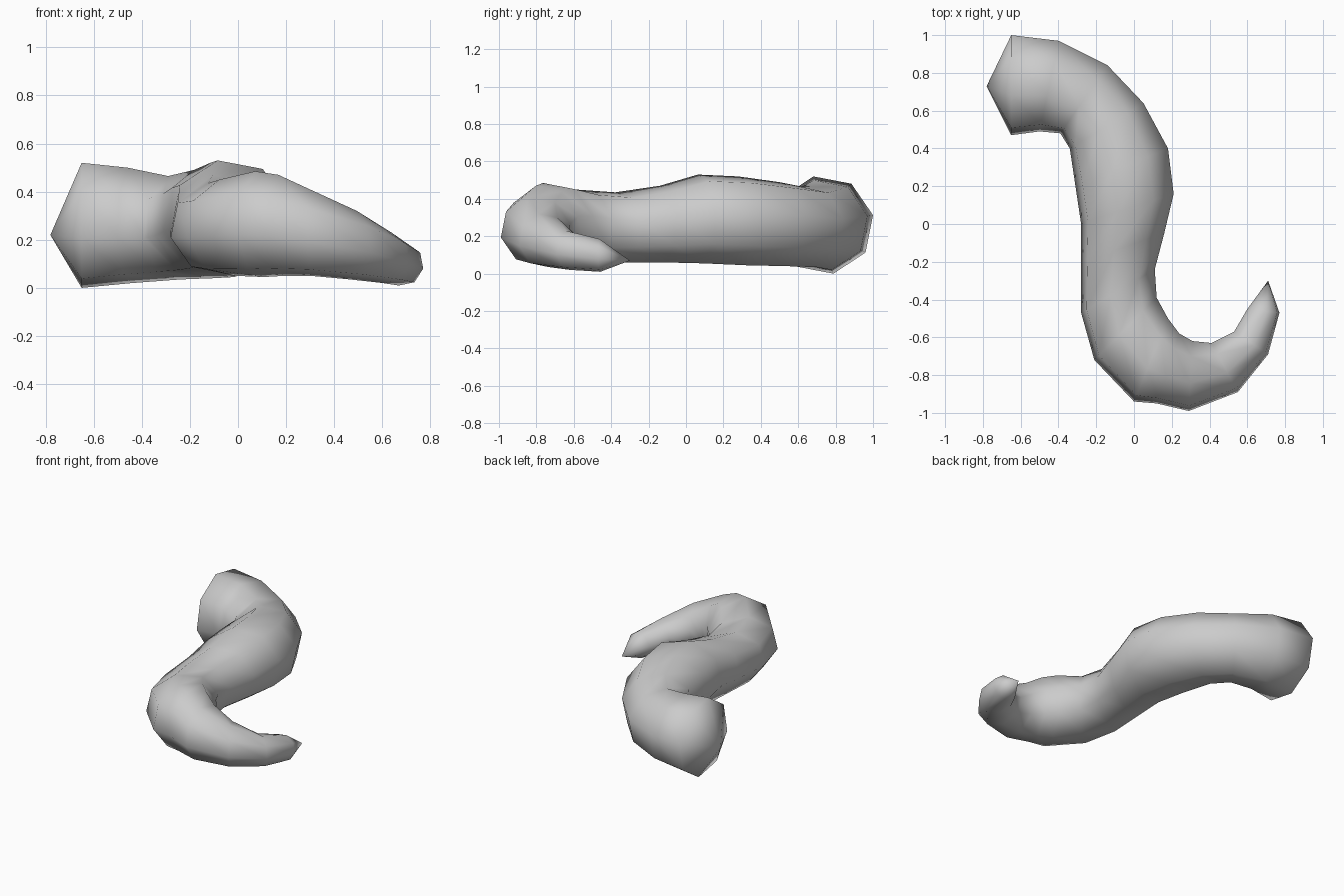
import bpy, bmesh, math

SIDES = 8
ROLL = 0.2
# Cross-sections: outer x,y / inner x,y / bottom z, top z
RINGS = [
    (-0.65, 1.00, -0.65, 0.47, 0.00, 0.52),
    (-0.40, 0.97, -0.50, 0.49, 0.02, 0.50),
    (-0.14, 0.84, -0.39, 0.48, 0.035, 0.465),
    (0.05, 0.64, -0.34, 0.40, 0.04, 0.49),
    (0.18, 0.40, -0.31, 0.20, 0.045, 0.52),
    (0.21, 0.16, -0.28, 0.00, 0.055, 0.53),
    (0.16, -0.05, -0.28, -0.20, 0.06, 0.47),
    (0.11, -0.24, -0.28, -0.47, 0.06, 0.435),
    (0.12, -0.39, -0.21, -0.72, 0.05, 0.45),
    (0.18, -0.50, 0.00, -0.94, 0.045, 0.485),
    (0.24, -0.58, 0.12, -0.95, 0.05, 0.47),
    (0.31, -0.62, 0.29, -0.99, 0.05, 0.41),
    (0.41, -0.63, 0.55, -0.89, 0.035, 0.32),
    (0.53, -0.57, 0.71, -0.69, 0.02, 0.23),
    (0.60, -0.45, 0.77, -0.47, 0.01, 0.185),
]

bm = bmesh.new()


def add_ring(ox, oy, ix, iy, z0, z1):
    verts = []
    for k in range(SIDES):
        a = 2 * math.pi * k / SIDES + ROLL
        c, s = math.cos(a) / 2 * 1.02, math.sin(a) / 2 * 1.02
        verts.append(bm.verts.new(((ox + ix) / 2 + c * (ox - ix),
                                   (oy + iy) / 2 + c * (oy - iy),
                                   (z0 + z1) / 2 + s * (z1 - z0))))
    return verts


# Tapered, S-shaped body
rings = [add_ring(*r) for r in RINGS]
for a, b in zip(rings, rings[1:]):
    for k in range(SIDES):
        n = (k + 1) % SIDES
        bm.faces.new((a[k], a[n], b[n], b[k]))

# Blunt end and pointed tip
for ring, apex in ((rings[0], (-0.78, 0.73, 0.22)), (rings[-1], (0.71, -0.30, 0.07))):
    v = bm.verts.new(apex)
    for k in range(SIDES):
        bm.faces.new((ring[k], ring[(k + 1) % SIDES], v))

bmesh.ops.recalc_face_normals(bm, faces=bm.faces)
# Rest on the ground
low = min(v.co.z for v in bm.verts)
bmesh.ops.translate(bm, verts=bm.verts, vec=(0, 0, -low))
for f in bm.faces:
    f.smooth = True
mesh = bpy.data.meshes.new("curved_body")
bm.to_mesh(mesh)
bm.free()
bpy.context.collection.objects.link(bpy.data.objects.new("curved_body", mesh))
